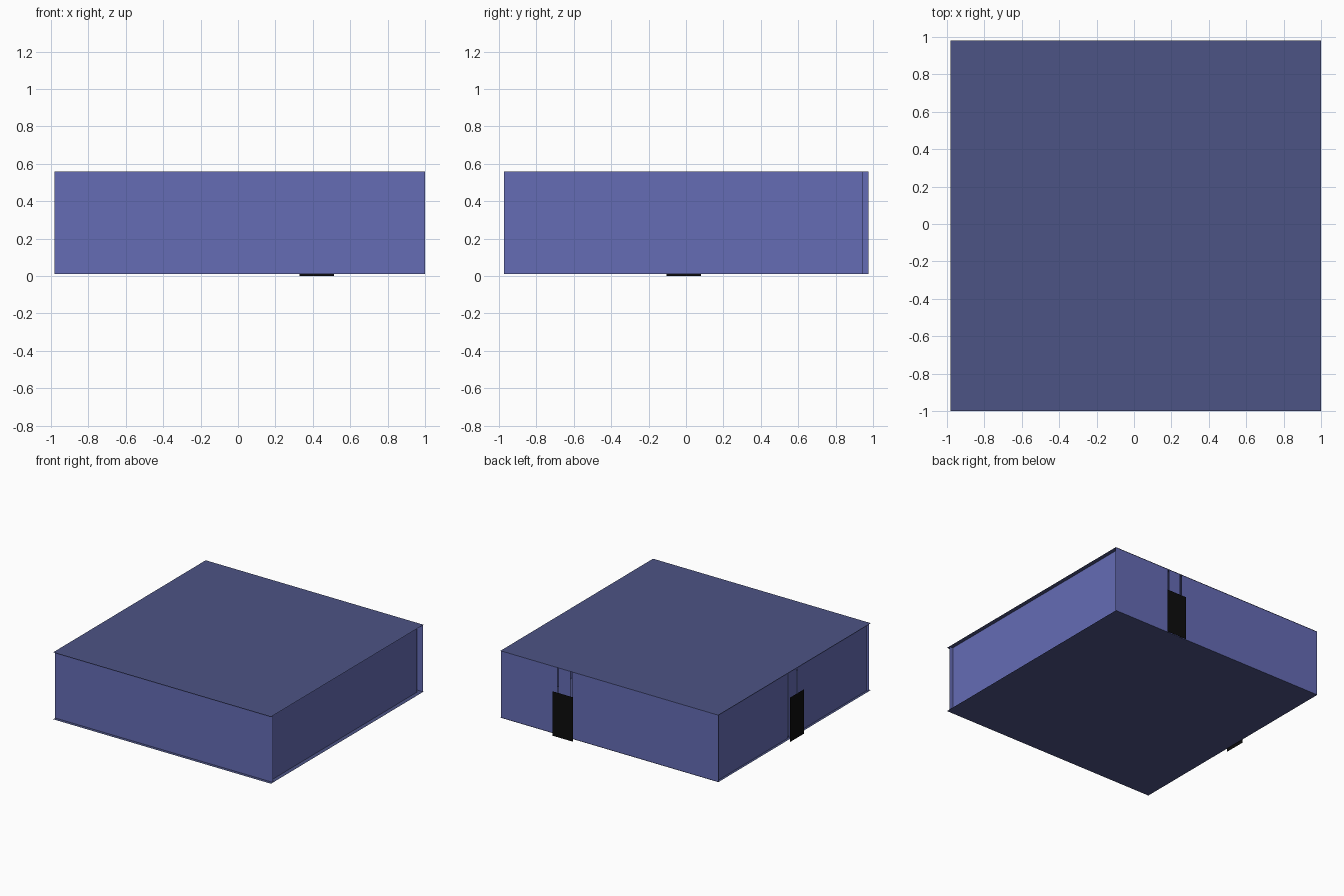
import bpy
import bmesh
from mathutils import Vector

old = bpy.data.objects.get("Cube")
if old:
    bpy.data.objects.remove(old, do_unlink=True)


def material(name, rgb):
    m = bpy.data.materials.new(name)
    m.use_nodes = True
    colour = (*rgb, 1)
    m.diffuse_color = colour
    m.node_tree.nodes["Principled BSDF"].inputs["Base Color"].default_value = colour
    return m


wall_blue = material("wall_blue", (0.13, 0.15, 0.46))
slab_blue = material("slab_blue", (0.073, 0.088, 0.235))
door_black = material("door_black", (0.004, 0.004, 0.004))

FLOOR, ROOF = 0.01, 0.56
WEST, EAST = -0.98, 1.0       # slab edges across
FRONT, BACK = -1.0, 0.98      # slab edges in depth
SIDE_W, SIDE_E = -0.96, 0.965  # side wall planes
WALL_F, WALL_B = -0.973, 0.976  # front and back wall planes


def panel(name, origin, edge_a, edge_b, mat):
    """Flat sheet spanned by two edges, facing edge_a x edge_b."""
    o, a, b = Vector(origin), Vector(edge_a), Vector(edge_b)
    bm = bmesh.new()
    bm.faces.new([bm.verts.new(p) for p in (o, o + a, o + a + b, o + b)])
    mesh = bpy.data.meshes.new(name)
    bm.to_mesh(mesh)
    bm.free()
    mesh.materials.append(mat)
    obj = bpy.data.objects.new(name, mesh)
    bpy.context.collection.objects.link(obj)
    return obj


def wall(name, start, end, z0=FLOOR, z1=ROOF, mat=wall_blue):
    """Upright sheet, facing to the right of the run from start to end."""
    (x0, y0), (x1, y1) = start, end
    return panel(name, (x0, y0, z0), (x1 - x0, y1 - y0, 0), (0, 0, z1 - z0), mat)


def door_wall(name, start, end, door_mid, outward):
    """Wall in three pieces with narrow slits beside the panel behind the door."""
    s, e, mid = Vector(start), Vector(end), Vector(door_mid)
    run = (e - s).normalized()
    slot, slit, half_door = 0.066, 0.012, 0.092
    wall(name + "_near", s, mid - run * slot)
    wall(name + "_centre", mid - run * (slot - slit), mid + run * (slot - slit))
    wall(name + "_far", mid + run * slot, e)
    out = mid + Vector(outward)
    wall(name + "_door", out - run * half_door, out + run * half_door,
         0, 0.365, door_black)


# Roof and floor sheets
width, depth = EAST - WEST, BACK - FRONT
panel("roof", (WEST, FRONT, ROOF), (width, 0, 0), (0, depth, 0), slab_blue)
panel("floor", (WEST, FRONT, FLOOR), (0, depth, 0), (width, 0, 0), slab_blue)

# Plain walls
wall("front_wall", (WEST, WALL_F), (EAST, WALL_F))
wall("left_wall", (SIDE_E, WALL_F), (SIDE_E, 0.945))

# Walls with doors standing just outside
door_wall("back_wall", (EAST, WALL_B), (WEST, WALL_B), (0.42, WALL_B), (0, 1 - WALL_B))
door_wall("right_wall", (SIDE_W, WALL_B), (SIDE_W, WALL_F), (SIDE_W, -0.012), (-1 - SIDE_W, 0))
